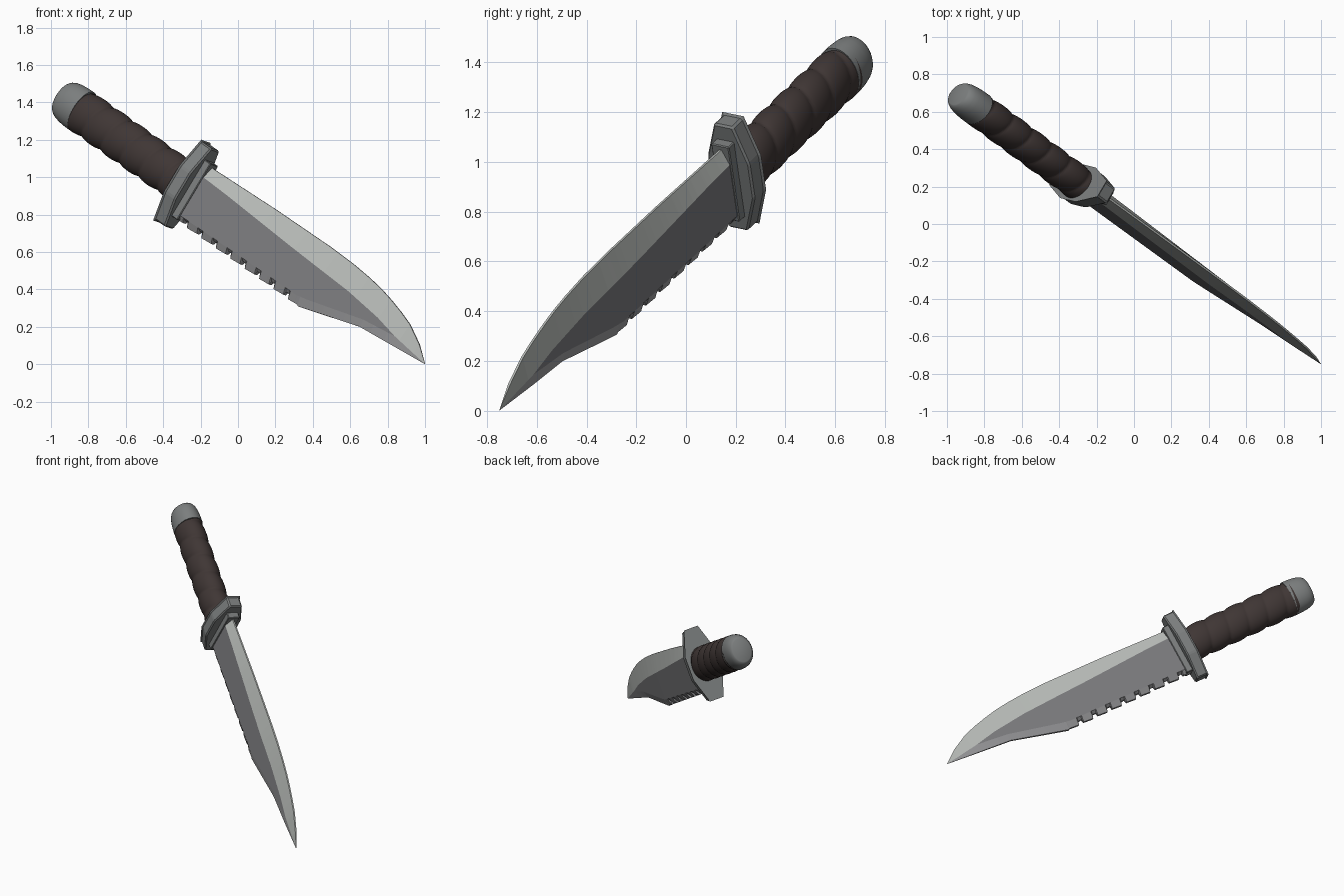
import bpy, bmesh, math
from mathutils import Vector

if "Cube" in bpy.data.objects:
    bpy.data.objects.remove(bpy.data.objects["Cube"])

# Knife frame: s runs from pommel to tip, t across the blade, n through its thickness
ORIGIN = Vector((-0.93, 0.685, 1.42))
D = Vector((0.700, -0.516, -0.493)).normalized()
W = Vector((0.508, -0.125, 0.852))
W = (W - D * W.dot(D)).normalized()
N = D.cross(W)


def place(s, t, n):
    return ORIGIN + D * s + W * t + N * n


def material(name, rgb):
    m = bpy.data.materials.new(name)
    m.diffuse_color = (*rgb, 1)
    m.use_nodes = True
    m.node_tree.nodes["Principled BSDF"].inputs["Base Color"].default_value = m.diffuse_color
    return m


EDGE = material("bright_edge_steel", (0.46, 0.48, 0.46))
FLAT = material("dark_flat_steel", (0.20, 0.20, 0.21))
SPINE = material("spine_steel", (0.34, 0.34, 0.35))
GUARD = material("guard_grey", (0.20, 0.21, 0.21))
WRAP = material("brown_wrap", (0.050, 0.037, 0.035))


def loft(name, rings, mats, strip_mat=None, angle=None, bevel=0):
    """Skin a list of equal-length rings of (s, t, n) points and cap both ends."""
    bm = bmesh.new()
    vs = [[bm.verts.new(place(*p)) for p in r] for r in rings]
    k = len(rings[0])
    for a, b in zip(vs, vs[1:]):
        for j in range(k):
            f = bm.faces.new((a[j], a[(j + 1) % k], b[(j + 1) % k], b[j]))
            f.material_index = strip_mat[j] if strip_mat else 0
    bm.faces.new(vs[0])
    bm.faces.new(vs[-1])
    bmesh.ops.remove_doubles(bm, verts=bm.verts, dist=0.0004)
    if bevel:
        bmesh.ops.bevel(bm, geom=bm.edges[:], offset=bevel, segments=1, affect='EDGES')
    bmesh.ops.recalc_face_normals(bm, faces=bm.faces)
    me = bpy.data.meshes.new(name)
    bm.to_mesh(me)
    bm.free()
    ob = bpy.data.objects.new(name, me)
    bpy.context.collection.objects.link(ob)
    for m in mats:
        me.materials.append(m)
    if angle:
        bpy.ops.object.select_all(action='DESELECT')
        ob.select_set(True)
        bpy.context.view_layer.objects.active = ob
        bpy.ops.object.shade_smooth_by_angle(angle=math.radians(angle))
    return ob


def lerp(table, s):
    for (a, u), (b, v) in zip(table, table[1:]):
        if s <= b:
            return u + (v - u) * max(0, s - a) / (b - a)
    return table[-1][1]


# Blade outline and the borders of its dark flat, as (s, t)
cut = [(1.0, .154), (1.5, .17), (1.906, .175), (2.08, .171), (2.22, .16), (2.32, .147),
       (2.404, .13), (2.5, .106), (2.586, .079), (2.7, .02), (2.794, -.05)]
upper = [(1.0, .092), (1.2, .085), (1.683, .059), (2.158, .038), (2.4, .012), (2.55, -.018), (2.794, -.05)]
lower = [(1.0, -.15), (1.9, -.14), (1.97, -.127), (2.33, -.042), (2.55, -.018), (2.794, -.05)]
half = [(1.0, .035), (1.9, .032), (2.55, .018), (2.794, 0)]

# Sawtooth spine, then the straight clip to the tip
spine = [(1.0, -.178), (1.045, -.178)]
TEETH = 8
pitch = (1.93 - 1.05) / TEETH
for i in range(TEETH):
    s = 1.05 + i * pitch
    spine += [(s, -.160), (s + .028, -.162), (s + .034, -.187), (s + pitch - .006, -.182)]
spine += [(1.93, -.188), (2.13, -.137), (2.323, -.087), (2.794, -.05)]

stations = sorted({p[0] for tab in (cut, upper, lower, spine) for p in tab})
rings = []
for s in stations:
    h = lerp(half, s)
    side = [(lerp(cut, s), min(.005, h)), (lerp(upper, s), h),
            (lerp(lower, s), h), (lerp(spine, s), h * .4)]
    rings.append([(s, t, n) for t, n in side] + [(s, t, -n) for t, n in reversed(side)])
loft("blade", rings, [EDGE, FLAT, SPINE], [0, 1, 2, 2, 2, 1, 0, 0])

# Collar where the blade meets the guard
box = [(.175, .042), (-.178, .042), (-.178, -.042), (.175, -.042)]
loft("collar", [[(s, t, n) for t, n in box] for s in (.96, 1.022)], [GUARD], bevel=.004)

# Guard: elongated octagonal plate
octagon = [(.245, .045), (.08, .10), (-.08, .10), (-.245, .045),
           (-.245, -.045), (-.08, -.10), (.08, -.10), (.245, -.045)]
loft("guard", [[(s, t, n) for t, n in octagon] for s in (.90, .98)], [GUARD], bevel=.008)


def oval(s, radius, k=40):
    ring = []
    for j in range(k):
        a = 2 * math.pi * j / k
        r = radius(a) if callable(radius) else radius
        ring.append((s, r * math.cos(a), .78 * r * math.sin(a)))
    return ring


# Grip: oval handle with a spiral of rounded wrap bands
def wrap(s):
    def radius(a):
        u = (s / .145 + a / (2 * math.pi)) % 1
        return .106 + .015 * math.sqrt(abs(math.sin(math.pi * u)))
    return radius


loft("wrapped_grip", [oval(s, wrap(s)) for s in [.11 + .8 * i / 90 for i in range(91)]],
     [WRAP], angle=50)

# Pommel cap
cap = [(-.015, .080), (-.011, .088), (0, .099), (.02, .109), (.05, .116), (.09, .120), (.137, .121)]
loft("pommel_cap", [oval(s, r) for s, r in cap], [GUARD], angle=35)
